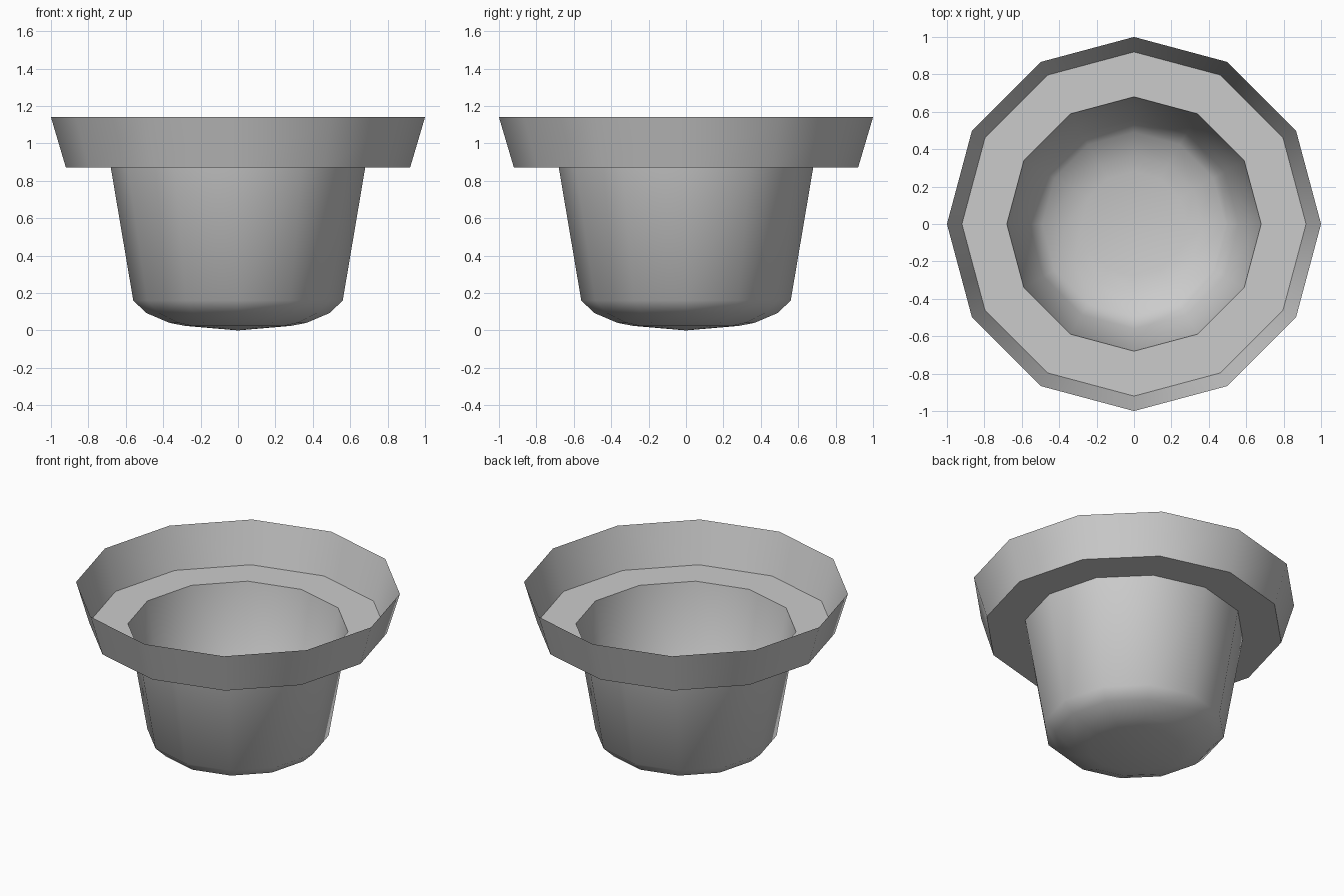
import bpy, bmesh, math

if "Cube" in bpy.data.objects:
    bpy.data.objects.remove(bpy.data.objects["Cube"])

SIDES = 12


def lathe(name, profile):
    """Revolve (radius, z) points into an open thin-walled 12-sided shell."""
    bm = bmesh.new()
    rings = []
    for r, z in profile:
        if r == 0:
            rings.append([bm.verts.new((0, 0, z))] * SIDES)
        else:
            rings.append([bm.verts.new((r * math.cos(2 * math.pi * i / SIDES),
                                        r * math.sin(2 * math.pi * i / SIDES), z))
                          for i in range(SIDES)])
    for a, b in zip(rings, rings[1:]):
        for i in range(SIDES):
            j = (i + 1) % SIDES
            bm.faces.new(list(dict.fromkeys((a[i], a[j], b[j], b[i]))))
    mesh = bpy.data.meshes.new(name)
    bm.to_mesh(mesh)
    bm.free()
    ob = bpy.data.objects.new(name, mesh)
    bpy.context.collection.objects.link(ob)
    bpy.ops.object.select_all(action='DESELECT')
    ob.select_set(True)
    bpy.context.view_layer.objects.active = ob
    bpy.ops.object.shade_smooth_by_angle(angle=math.radians(50))
    return ob


# Rounded base, tapered wall, flat ledge and flared rim
lathe("pot", [(0, 0), (0.28, 0.024), (0.365, 0.04), (0.49, 0.093), (0.56, 0.16),
              (0.68, 0.87), (0.92, 0.87), (1.0, 1.14)])
